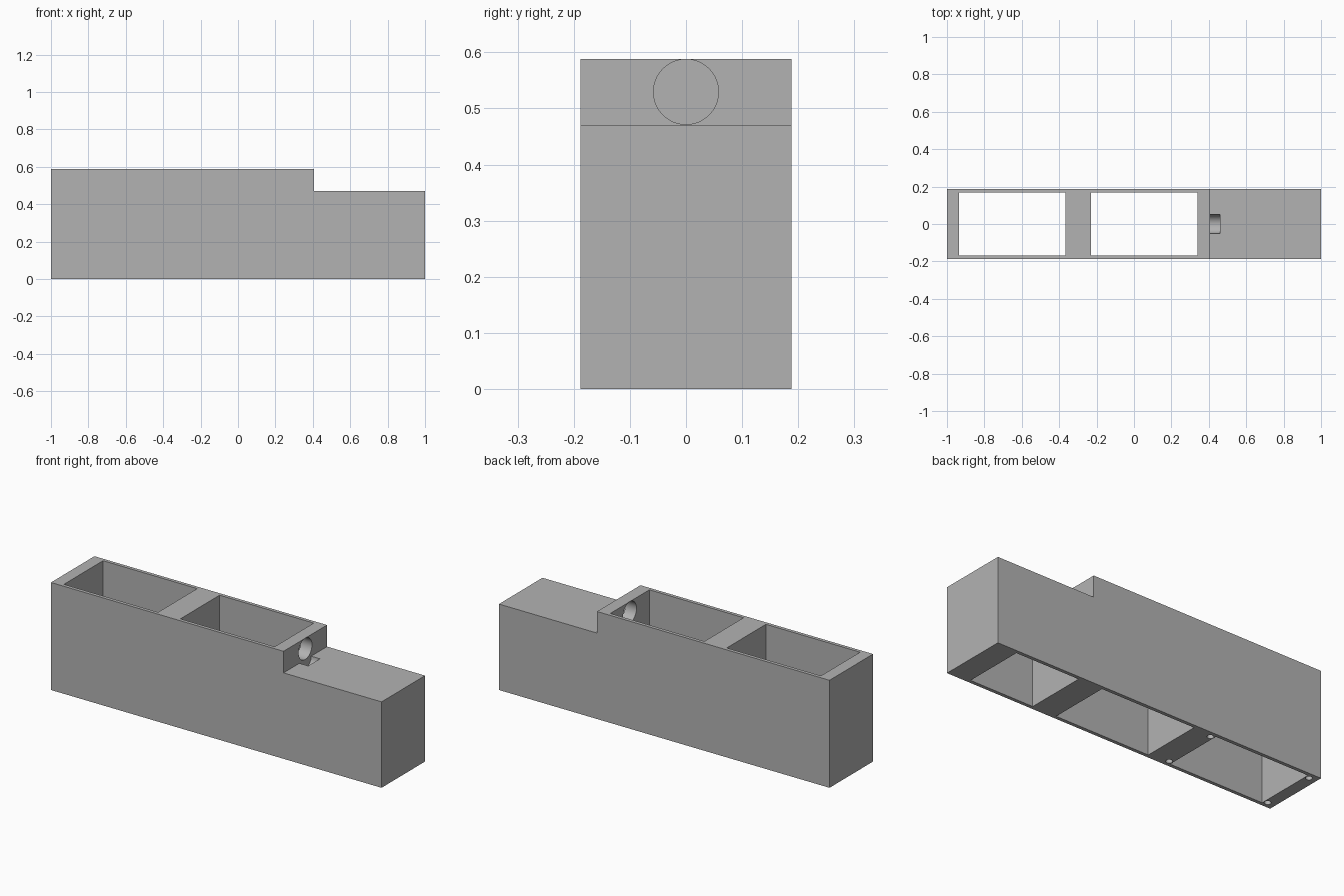
import bpy, bmesh, math
from mathutils import Matrix, Vector

cube = bpy.data.objects.get("Cube")
if cube:
    bpy.data.objects.remove(cube, do_unlink=True)

W, STEP, TOP = 0.188, 0.47, 0.588   # half width, low deck, high deck

grey = bpy.data.materials.new("plain grey")
grey.use_nodes = True
colour = (0.45, 0.45, 0.45, 1)
grey.diffuse_color = colour
grey.node_tree.nodes["Principled BSDF"].inputs["Base Color"].default_value = colour


def make_object(name, bm):
    bmesh.ops.recalc_face_normals(bm, faces=bm.faces)
    mesh = bpy.data.meshes.new(name)
    bm.to_mesh(mesh)
    bm.free()
    mesh.materials.append(grey)
    obj = bpy.data.objects.new(name, mesh)
    bpy.context.collection.objects.link(obj)
    return obj


def box(name, x0, x1, z0, z1, half_y):
    bm = bmesh.new()
    size = Matrix.Diagonal((x1 - x0, 2 * half_y, z1 - z0, 1))
    place = Matrix.Translation(((x0 + x1) / 2, 0, (z0 + z1) / 2))
    bmesh.ops.create_cube(bm, size=1, matrix=place @ size)
    return make_object(name, bm)


def rod(name, centre, radius, length, axis, sides=48):
    bm = bmesh.new()
    turn = Vector((0, 0, 1)).rotation_difference(Vector(axis)).to_matrix().to_4x4()
    bmesh.ops.create_cone(bm, cap_ends=True, segments=sides, radius1=radius,
                          radius2=radius, depth=length,
                          matrix=Matrix.Translation(centre) @ turn)
    return make_object(name, bm)


# Stepped body, extruded across y from its side profile
bm = bmesh.new()
profile = [(-1, 0), (1, 0), (1, STEP), (0.407, STEP), (0.407, TOP), (-1, TOP)]
face = bm.faces.new([bm.verts.new((x, -W, z)) for x, z in profile])
new = bmesh.ops.extrude_face_region(bm, geom=[face])["geom"]
bmesh.ops.translate(bm, vec=(0, 2 * W, 0),
                    verts=[v for v in new if isinstance(v, bmesh.types.BMVert)])
body = make_object("stepped_body", bm)

# Two open pockets, and one closed by the low deck
cutters = [
    box("rear_pocket_cutter", -0.935, -0.365, -0.1, 0.7, 0.169),
    box("middle_pocket_cutter", -0.23, 0.34, -0.1, 0.7, 0.169),
    box("front_pocket_cutter", 0.485, 0.87, -0.1, 0.41, 0.169),
    # Round port through the end wall, and the trough in the deck below it
    rod("port_cutter", (0.37, 0, 0.5295), 0.058, 0.12, (1, 0, 0)),
    rod("trough_cutter", (0.4335, 0, STEP), 0.051, 0.053, (1, 0, 0)),
]
# Small blind holes in the underside, around the rear pocket
for x in (-0.955, -0.345):
    for y in (-0.152, 0.152):
        cutters.append(rod("foot_hole_cutter", (x, y, 0), 0.017, 0.12, (0, 0, 1), 24))

for cutter in cutters:
    cutter.hide_render = True
    cut = body.modifiers.new(cutter.name, "BOOLEAN")
    cut.operation = "DIFFERENCE"
    cut.solver = "EXACT"
    cut.object = cutter

# Apply the cuts and discard the cutters
bpy.ops.object.select_all(action="DESELECT")
body.select_set(True)
bpy.context.view_layer.objects.active = body
for name in [m.name for m in body.modifiers]:
    bpy.ops.object.modifier_apply(modifier=name)
for cutter in cutters:
    bpy.data.objects.remove(cutter, do_unlink=True)
bpy.ops.object.shade_smooth_by_angle(angle=math.radians(30))
